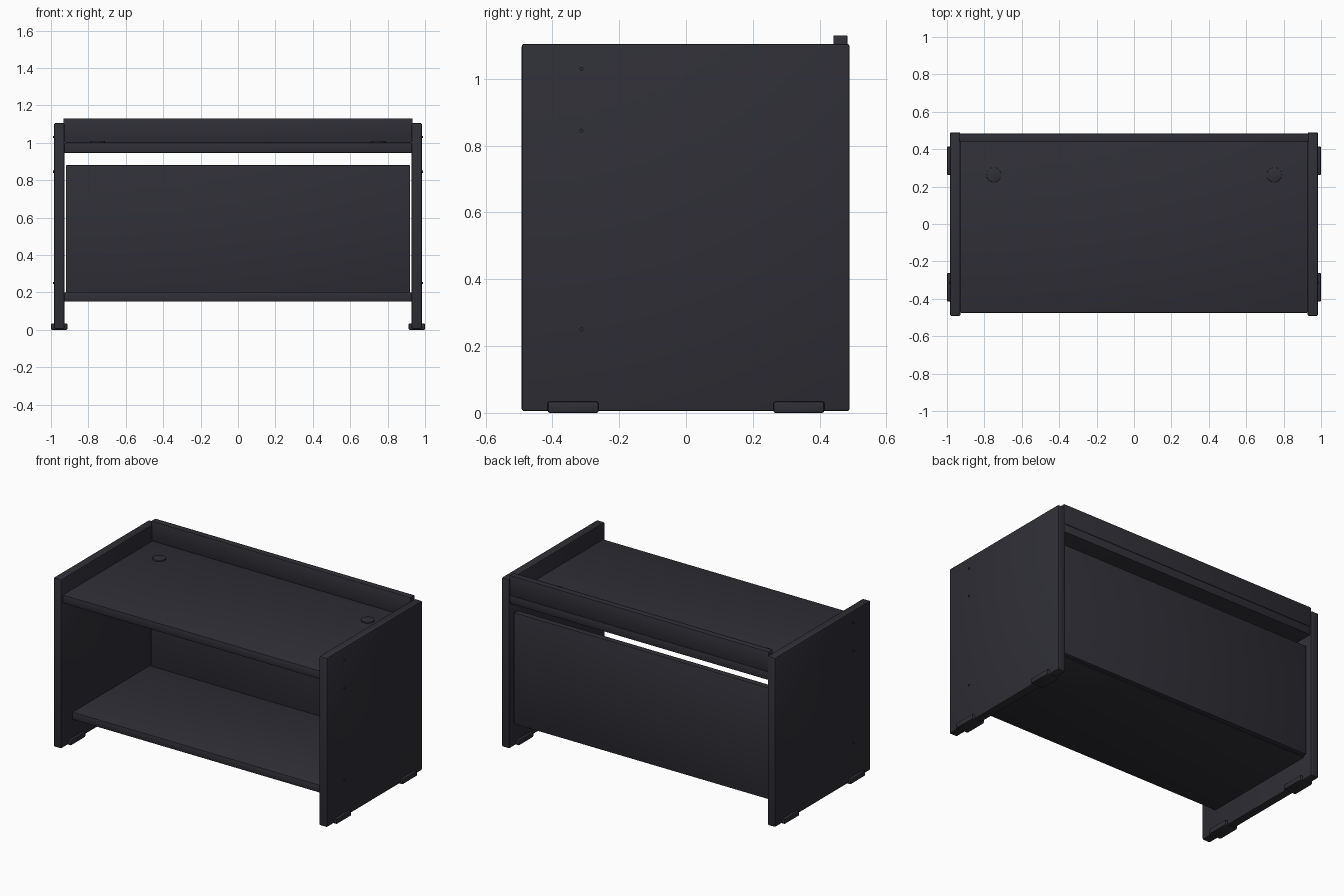
import bpy
import math

if "Cube" in bpy.data.objects:
    bpy.data.objects.remove(bpy.data.objects["Cube"])

charcoal = bpy.data.materials.new("charcoal")
charcoal.diffuse_color = (0.028, 0.028, 0.037, 1)
charcoal.use_nodes = True
charcoal.node_tree.nodes["Principled BSDF"].inputs["Base Color"].default_value = charcoal.diffuse_color


def finish(ob, bevel, segments):
    ob.data.materials.append(charcoal)
    if bevel:
        mod = ob.modifiers.new("bevel", 'BEVEL')
        mod.width = bevel
        mod.segments = segments
        mod.limit_method = 'ANGLE'
        bpy.ops.object.modifier_apply(modifier=mod.name)
    bpy.ops.object.shade_smooth_by_angle(angle=math.radians(35))


def box(name, x, y, z, bevel=0.005, segments=2):
    """Box from (min, max) ranges with softened edges."""
    bpy.ops.mesh.primitive_cube_add(
        size=1, location=[(r[0] + r[1]) / 2 for r in (x, y, z)])
    ob = bpy.context.object
    ob.name = name
    ob.scale = [r[1] - r[0] for r in (x, y, z)]
    bpy.ops.object.transform_apply(location=False, rotation=False, scale=True)
    finish(ob, bevel, segments)


def disc(name, loc, radius, depth, sides, rot=(0, 0, 0), bevel=0.0):
    bpy.ops.mesh.primitive_cylinder_add(
        vertices=sides, radius=radius, depth=depth, location=loc, rotation=rot)
    bpy.context.object.name = name
    finish(bpy.context.object, bevel, 2)


# Horizontal boards between the sides
box("desk_top", (-0.93, 0.93), (-0.475, 0.483), (0.945, 1.0))
box("back_rail", (-0.933, 0.933), (0.441, 0.483), (1.0, 1.13), 0.003)
box("lower_shelf", (-0.93, 0.93), (-0.375, 0.425), (0.15, 0.2))
box("back_panel", (-0.92, 0.92), (0.415, 0.455), (0.155, 0.88), 0.004)

for side, s in (("left", -1), ("right", 1)):
    # Side panels
    box(f"{side}_side_panel", sorted((s * 0.928, s * 0.984)),
        (-0.492, 0.49), (0.005, 1.105), 0.008)
    # Feet clasping the bottom edge of each side
    for end, e in (("front", -1), ("back", 1)):
        box(f"{side}_{end}_foot", sorted((s * 0.912, s)),
            sorted((e * 0.262, e * 0.414)), (0.0, 0.034), 0.006)
    # Cable grommets
    disc(f"{side}_grommet", (s * 0.75, 0.263, 1.002), 0.04, 0.014, 24, bevel=0.003)
    # Screw heads on the outer face
    for i, z in enumerate((0.25, 0.845, 1.03)):
        disc(f"{side}_screw_{i + 1}", (s * 0.984, -0.313, z), 0.006, 0.01, 8,
             (0, math.pi / 2, 0))
